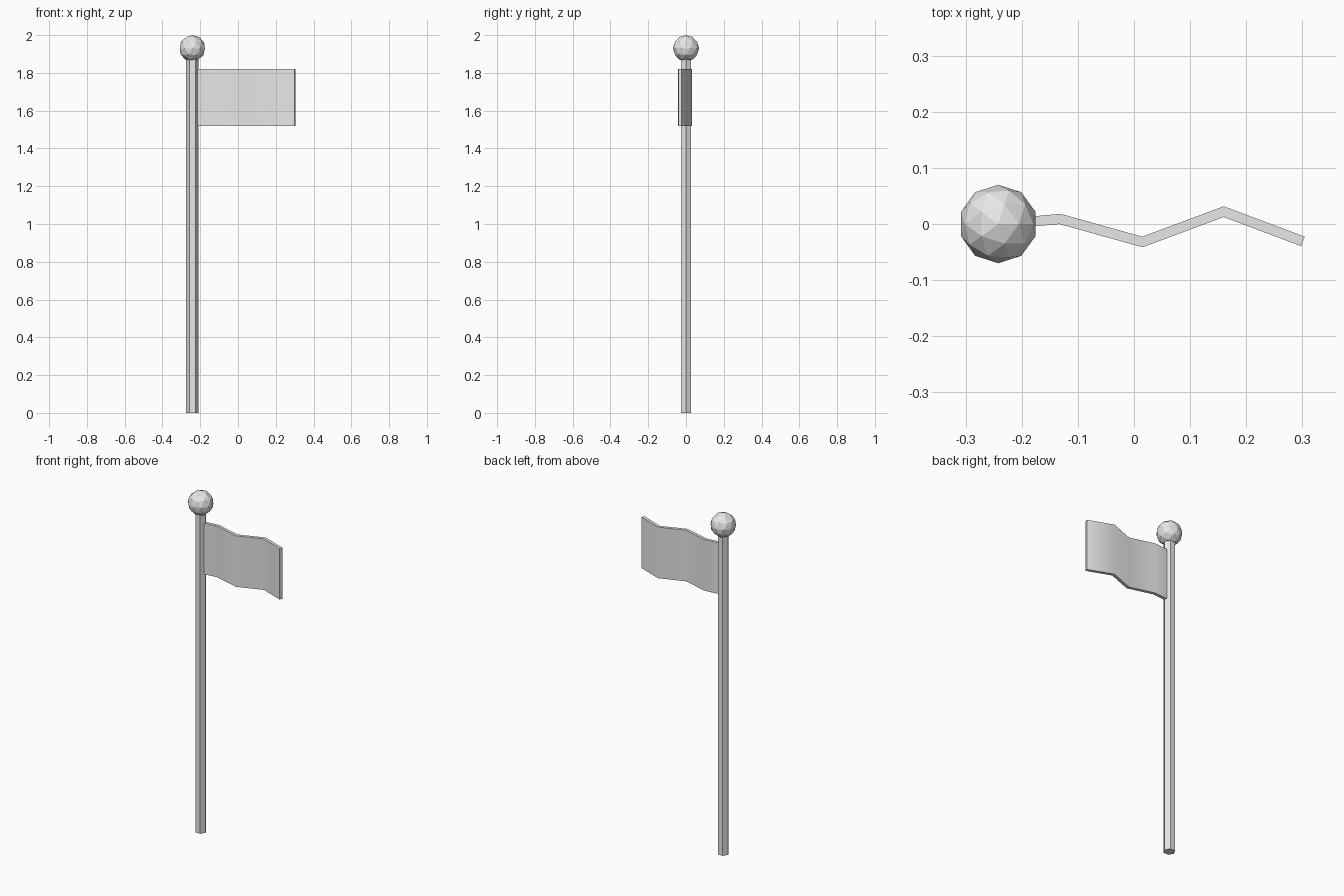
import bpy, bmesh, math
from mathutils import Vector

cube = bpy.data.objects.get("Cube")
if cube:
    bpy.data.objects.remove(cube, do_unlink=True)

POLE_X = -0.242

grey = bpy.data.materials.new("light_grey")
grey.use_nodes = True
grey.diffuse_color = (0.8, 0.8, 0.8, 1)
grey.node_tree.nodes["Principled BSDF"].inputs["Base Color"].default_value = (0.8, 0.8, 0.8, 1)


def finish(name):
    obj = bpy.context.object
    obj.name = name
    obj.data.materials.append(grey)
    return obj


# Hexagonal pole, with corners pointing to the sides
bpy.ops.mesh.primitive_cylinder_add(vertices=6, radius=0.032, depth=1.9,
                                    location=(POLE_X, 0, 0.95),
                                    rotation=(0, 0, math.radians(30)))
finish("pole")

# Faceted ball on top
bpy.ops.mesh.primitive_ico_sphere_add(subdivisions=2, radius=0.07,
                                      location=(POLE_X, 0, 1.93))
finish("finial_ball")

# Waving flag: a zigzag strip of constant thickness, extruded upwards
path = [Vector(p) for p in ((-0.23, 0.0), (-0.132, 0.009), (0.015, -0.032),
                            (0.16, 0.022), (0.301, -0.031))]
HALF, BOTTOM, TOP = 0.009, 1.52, 1.82
back, front = [], []
for i, p in enumerate(path):
    before = (p - path[i - 1]).normalized() if i else (path[1] - p).normalized()
    after = (path[i + 1] - p).normalized() if i < len(path) - 1 else before
    along = (before + after).normalized()
    side = Vector((-along.y, along.x)) * HALF / along.dot(before)
    back.append(p + side)
    front.append(p - side)

bm = bmesh.new()
rings = [[bm.verts.new((q.x, q.y, z)) for q, z in
          ((f, BOTTOM), (b, BOTTOM), (b, TOP), (f, TOP))]
         for f, b in zip(front, back)]
for r, s in zip(rings, rings[1:]):
    for k in range(4):
        n = (k + 1) % 4
        bm.faces.new((r[k], r[n], s[n], s[k]))
bm.faces.new(rings[0])
bm.faces.new(rings[-1])
bmesh.ops.recalc_face_normals(bm, faces=bm.faces)
mesh = bpy.data.meshes.new("flag")
bm.to_mesh(mesh)
bm.free()
flag = bpy.data.objects.new("flag", mesh)
bpy.context.collection.objects.link(flag)
bpy.ops.object.select_all(action='DESELECT')
flag.select_set(True)
bpy.context.view_layer.objects.active = flag
finish("flag")
bpy.ops.object.shade_smooth_by_angle(angle=math.radians(50))
